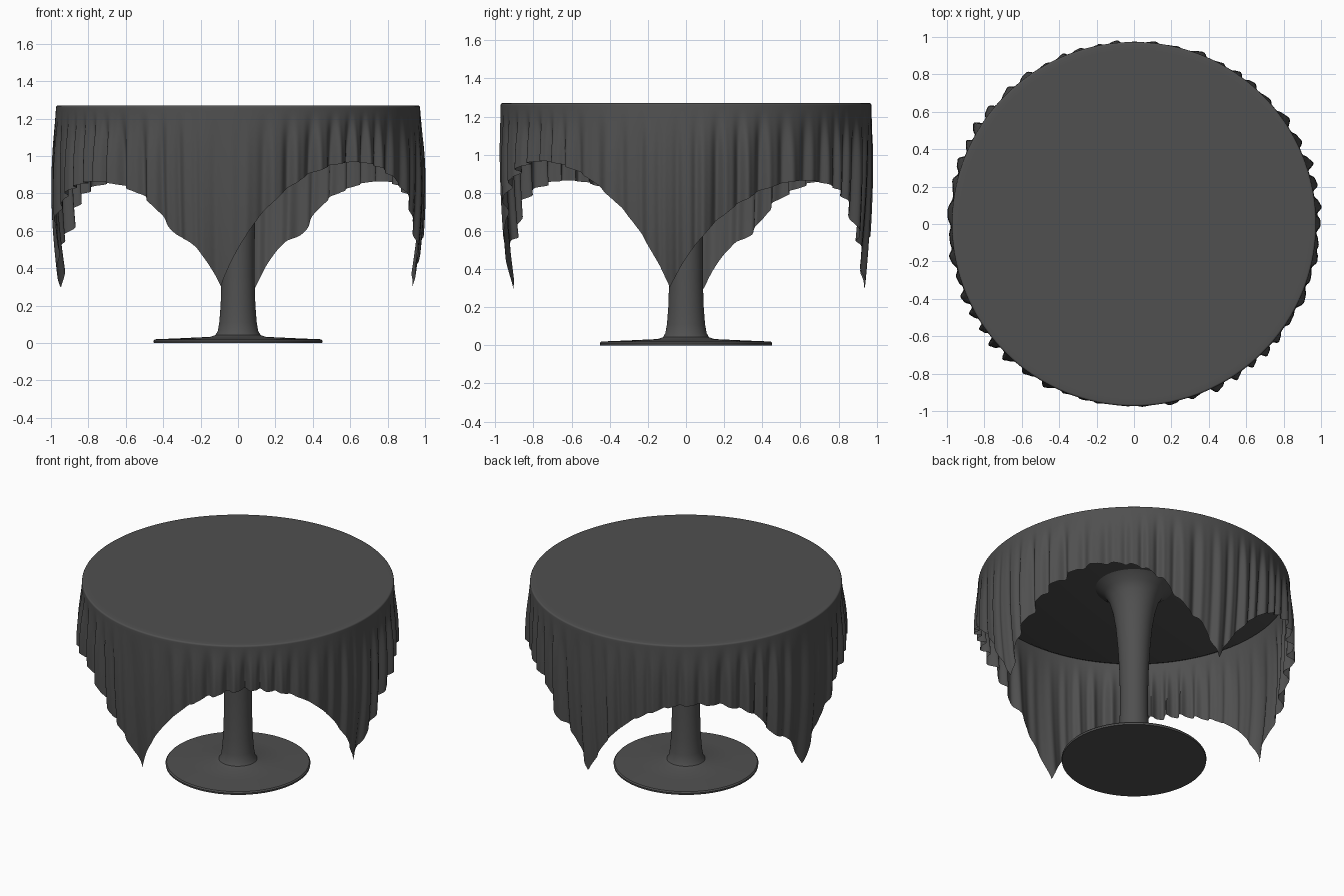
import bpy, bmesh, math
from math import sin, cos, pi, radians, exp

if "Cube" in bpy.data.objects:
    bpy.data.objects.remove(bpy.data.objects["Cube"])

dark = bpy.data.materials.new("dark_grey")
dark.diffuse_color = (0.08, 0.08, 0.08, 1)
dark.use_nodes = True
dark.node_tree.nodes["Principled BSDF"].inputs["Base Color"].default_value = dark.diffuse_color


def finish(bm, name, angle=40):
    bmesh.ops.recalc_face_normals(bm, faces=bm.faces)
    me = bpy.data.meshes.new(name)
    bm.to_mesh(me)
    bm.free()
    me.materials.append(dark)
    ob = bpy.data.objects.new(name, me)
    bpy.context.collection.objects.link(ob)
    bpy.ops.object.select_all(action='DESELECT')
    ob.select_set(True)
    bpy.context.view_layer.objects.active = ob
    bpy.ops.object.shade_smooth_by_angle(angle=radians(angle))
    return ob


def skin(bm, rings):
    # bridge consecutive closed rings of vertices
    for a, b in zip(rings, rings[1:]):
        n = max(len(a), len(b))
        for i in range(n):
            j = (i + 1) % n
            if len(a) == 1:
                bm.faces.new((a[0], b[i], b[j]))
            elif len(b) == 1:
                bm.faces.new((a[i], b[0], a[j]))
            else:
                bm.faces.new((a[i], b[i], b[j], a[j]))


def lathe(name, profile, n=96):
    bm = bmesh.new()
    rings = []
    for r, z in profile:
        if r == 0:
            rings.append([bm.verts.new((0, 0, z))])
        else:
            rings.append([bm.verts.new((r * cos(2 * pi * i / n), r * sin(2 * pi * i / n), z))
                          for i in range(n)])
    skin(bm, rings)
    return finish(bm, name)


# pedestal: flat foot, slim stem, trumpet flare under the top
lathe("pedestal", [(0, 0), (0.45, 0), (0.452, 0.012), (0.445, 0.02), (0.3, 0.026), (0.15, 0.033),
                   (0.12, 0.043), (0.108, 0.065), (0.1, 0.11), (0.093, 0.2), (0.088, 0.35),
                   (0.088, 0.5), (0.092, 0.65), (0.1, 0.8), (0.113, 0.95), (0.13, 1.06),
                   (0.155, 1.15), (0.185, 1.2), (0.24, 1.24)])

# round table top
lathe("table_top", [(0, 1.24), (0.945, 1.24), (0.966, 1.25), (0.966, 1.26), (0.96, 1.264), (0, 1.264)])

# square cloth draped over the round top, corners near the main axes
TURN = radians(-5.5)
R, TOP = 0.963, 1.27


def drop(th):
    # length hanging below the rim at this angle
    k = math.floor((th - TURN) / (pi / 2))
    a = th - TURN - (k + 0.5) * pi / 2
    if k % 4 == 3:                       # front right side hangs shorter
        h = 1.278 + 0.085 * (a / (pi / 4)) ** 2
        return h / cos(a) - 0.975
    # other sides: a heavier pleat just before each corner
    bump = 0.07 * exp(-((a - pi / 4 + 0.27) / 0.09) ** 2)
    return 1.38 / cos(a) - 0.975 + bump


def fold(th, s):
    # irregular pleats, broad and shallow at the corners, tighter between them
    side = abs(sin(2 * (th - TURN)))
    w = 54 * th + 1.6 * sin(3 * th + 1) + 1.1 * sin(7 * th) + 0.5 * sin(11 * th + 2)
    fine = sin(w) + 0.3 * sin(2 * w + 0.8)
    broad = sin(23 * th + 1.2 * sin(4 * th))
    amp = (0.004 + 0.018 * side) * (1 + 0.4 * sin(5 * th + 0.7))
    grow = (1 - exp(-(s / 0.17) ** 2)) * (0.75 + 0.6 * s)
    return grow * (amp * fine + 0.008 * broad * (0.4 + s))


N, M = 900, 44
bm = bmesh.new()
rings = [[bm.verts.new((0, 0, TOP))]]


def ring(fn):
    vs = []
    for i in range(N):
        th = 2 * pi * i / N
        r, z = fn(th)
        vs.append(bm.verts.new((r * cos(th), r * sin(th), z)))
    rings.append(vs)


for r in (0.4, 0.8, 0.93, R):
    ring(lambda th, r=r: (r, TOP))
for a in (25, 50, 75):                   # rounded rim
    ring(lambda th, a=radians(a): (R + 0.01 * sin(a), TOP - 0.01 * (1 - cos(a))))
for j in range(M + 1):                   # hanging skirt, flaring more at the left and right
    def hang(th, t=j / M):
        s = drop(th) * t
        flare = 0.004 + 0.02 * cos(th) ** 2
        r = R + 0.01 + flare * sin(pi * min(s, 1)) - (0.055 - 0.02 * cos(th) ** 2) * s * s + fold(th, s)
        return r, TOP - 0.01 - (drop(th) - 0.01) * t
    ring(hang)
skin(bm, rings)
finish(bm, "tablecloth", 60)
